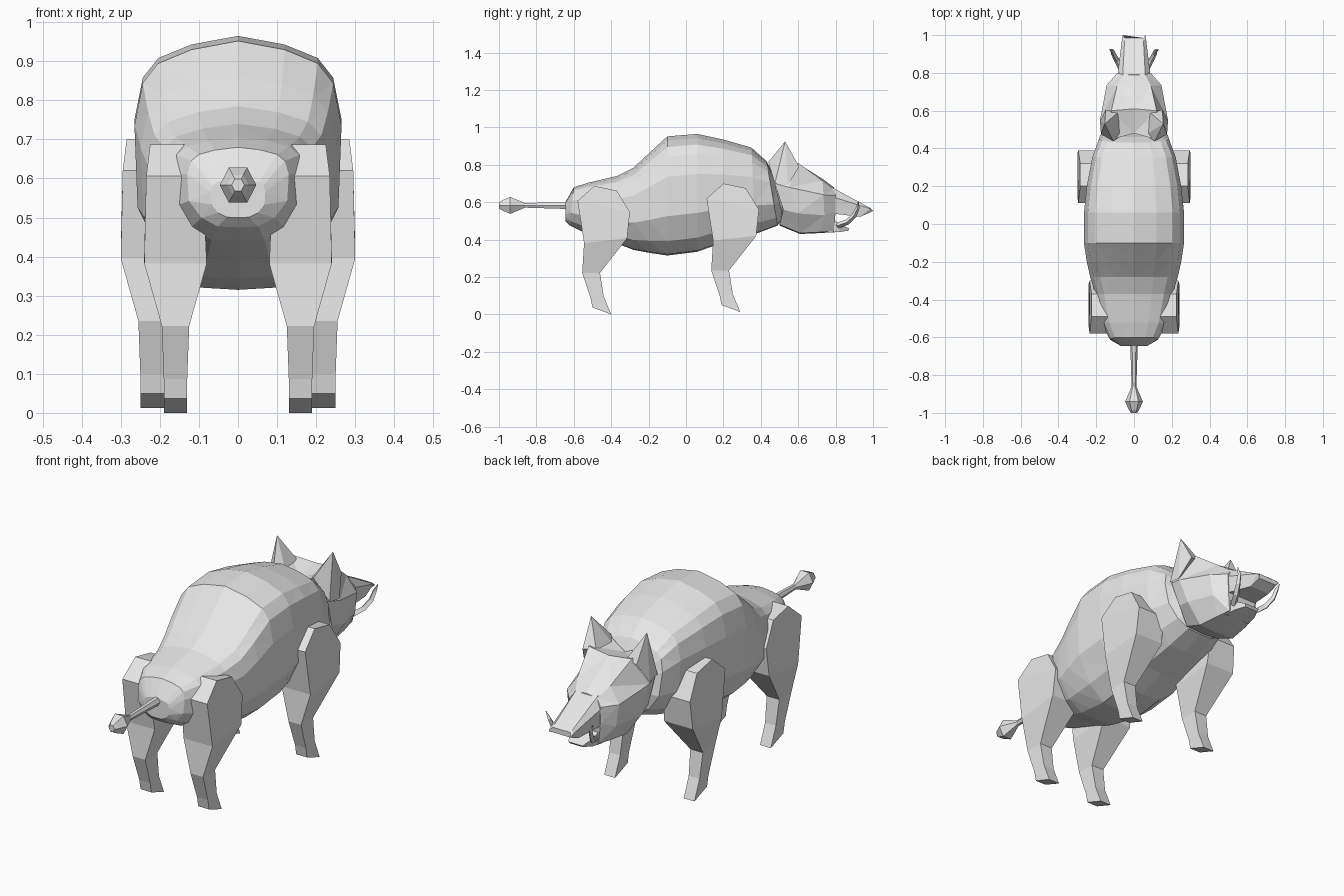
import bpy, bmesh, math
from mathutils import Vector

hide = bpy.data.materials.new("grey_hide")
hide.diffuse_color = (0.8, 0.8, 0.8, 1)


def loft(name, rings, sx=1, tri=False):
    """Skin closed rings of equal length, cap both ends, flat shaded."""
    bm = bmesh.new()
    loops = [[bm.verts.new((sx * x, y, z)) for x, y, z in r] for r in rings]
    n = len(loops[0])
    for a, b in zip(loops, loops[1:]):
        for i in range(n):
            j = (i + 1) % n
            bm.faces.new((a[i], a[j], b[j], b[i]))
    bm.faces.new(loops[0])
    bm.faces.new(loops[-1])
    bmesh.ops.remove_doubles(bm, verts=bm.verts, dist=0.0005)
    if tri:
        bmesh.ops.triangulate(bm, faces=bm.faces, quad_method='SHORT_EDGE')
    bmesh.ops.recalc_face_normals(bm, faces=bm.faces)
    me = bpy.data.meshes.new(name)
    bm.to_mesh(me)
    bm.free()
    me.materials.append(hide)
    ob = bpy.data.objects.new(name, me)
    bpy.context.collection.objects.link(ob)
    return ob


def mirrored(half):
    """Half outline from top centre to bottom centre -> full ring."""
    return half + [(-x, y, z) for x, y, z in half[-2:0:-1]]


# Body: one barrel outline scaled along the spine (y, tilt, bottom, top, half width)
OUTLINE = [(0, 1), (.45, .965), (.77, .91), (.92, .83), (1, .66),
           (.97, .33), (.72, .12), (.4, .01), (0, 0)]
SPINE = [(-.645, 0, .5, .6, .07), (-.6, -.02, .475, .68, .13),
         (-.52, -.03, .44, .705, .17), (-.37, 0, .38, .74, .205),
         (-.28, 0, .345, .785, .232), (-.2, 0, .33, .86, .25),
         (-.1, 0, .315, .952, .265), (.06, 0, .335, .965, .265),
         (.2, 0, .385, .935, .25), (.35, .02, .43, .892, .22),
         (.43, .06, .475, .82, .185), (.46, .06, .52, .76, .13)]
loft("body", [mirrored([(u * w, y + t * (1 - v), b + (h - b) * v) for u, v in OUTLINE])
              for y, t, b, h, w in SPINE], tri=True)

# Head: tapering rings from the neck to the mouth
HEAD = [
    [(0, .48, .77), (.11, .45, .81), (.165, .475, .70), (.155, .52, .56), (.09, .5, .48), (0, .5, .475)],
    [(0, .61, .80), (.12, .60, .81), (.18, .55, .68), (.17, .60, .54), (.1, .61, .435), (0, .61, .43)],
    [(0, .73, .725), (.09, .73, .715), (.145, .735, .64), (.13, .74, .53), (.085, .72, .44), (0, .72, .435)],
    [(0, .79, .68), (.06, .79, .67), (.088, .80, .635), (.085, .80, .55), (.07, .79, .445), (0, .79, .44)],
]
loft("head", [mirrored(r) for r in HEAD], tri=True)

# Snout (upper jaw) and lower jaw
loft("snout", [[(-.06, .78, .68), (.06, .78, .68), (.088, .78, .63), (.085, .78, .54), (-.085, .78, .54), (-.088, .78, .63)],
               [(-.05, .97, .577), (.05, .97, .577), (.063, .985, .565), (.055, .93, .522), (-.055, .93, .522), (-.063, .985, .565)],
               [(-.05, .985, .57), (.05, .985, .57), (.06, 1, .553), (.05, .985, .545), (-.05, .985, .545), (-.06, 1, .553)]])
loft("lower_jaw", [[(-.075, .76, .53), (.075, .76, .53), (.07, .76, .437), (-.07, .76, .437)],
                   [(-.065, .82, .485), (.065, .82, .485), (.06, .82, .441), (-.06, .82, .441)],
                   [(-.04, .875, .458), (.04, .875, .458), (.035, .865, .447), (-.035, .865, .447)]])

# Tusks: tapered square tube following a curl
TUSK = [(.06, .81, .475, .016), (.09, .865, .495, .015), (.108, .9, .53, .013),
        (.115, .918, .57, .010), (.13, .922, .605, .002)]


def tusk_rings():
    rings = []
    for i, (x, y, z, r) in enumerate(TUSK):
        a, b = TUSK[max(i - 1, 0)], TUSK[min(i + 1, len(TUSK) - 1)]
        d = (Vector(b[:3]) - Vector(a[:3])).normalized()
        u = d.cross(Vector((1, 0, 0))).normalized()
        v = d.cross(u)
        rings.append([tuple(Vector((x, y, z)) + r * (u * math.cos(k * math.pi / 2)
                      + v * math.sin(k * math.pi / 2))) for k in range(4)])
    return rings


# Ears: pointed pyramids on the back of the head
EAR_BASE = [(.06, .47, .77), (.11, .44, .815), (.175, .475, .70), (.18, .545, .69), (.15, .605, .79), (.085, .59, .80)]
EAR_TIP = Vector((.155, .53, .925))
ear = [EAR_BASE, [tuple(EAR_TIP.lerp(Vector(p), .01)) for p in EAR_BASE]]

# Legs: side profile levels (back y, back z, front y, front z, inner x, outer x)
LEG = [(-.49, .69, -.37, .665, .13, .225), (-.58, .61, -.30, .55, .09, .235),
       (-.545, .385, -.315, .41, .08, .24), (-.555, .225, -.46, .225, .125, .195),
       (-.51, .09, -.44, .1, .13, .19), (-.50, .04, -.40, .003, .13, .19)]


def leg_rings(dx, dy, dz):
    return [[(xi + dx, yb + dy, zb + dz), (xo + dx, yb + dy, zb + dz),
             (xo + dx, yf + dy, zf + dz), (xi + dx, yf + dy, zf + dz)]
            for yb, zb, yf, zf, xi, xo in LEG]


for side, sx in (("right", 1), ("left", -1)):
    loft("tusk_" + side, tusk_rings(), sx)
    loft("ear_" + side, ear, sx)
    loft("hind_leg_" + side, leg_rings(0, 0, -.003), sx)
    loft("front_leg_" + side, leg_rings(.06, .69, .01), sx)

# Tail: thin six-sided shaft ending in a tuft (y, radius)
TAIL = [(-.58, .024), (-.64, .022), (-.86, .014), (-.94, .052), (-.985, .03), (-1, .018)]
loft("tail", [[(.9 * r * math.cos(k * math.pi / 3), y, .583 + r * math.sin(k * math.pi / 3))
               for k in range(6)] for y, r in TAIL])
